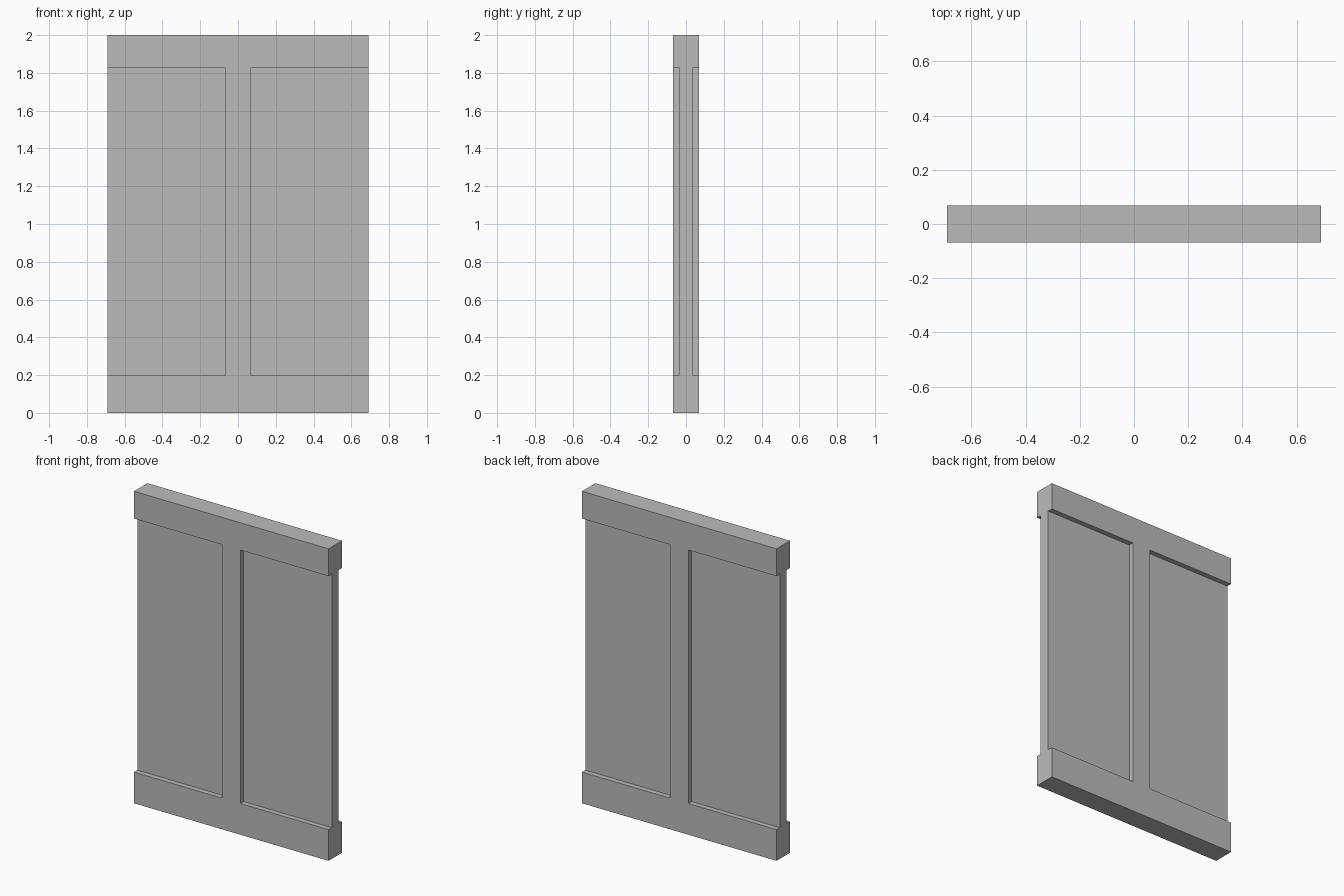
import bpy

cube = bpy.data.objects.get("Cube")
if cube:
    bpy.data.objects.remove(cube, do_unlink=True)

WIDTH, DEPTH, HEIGHT = 1.38, 0.136, 2.0
STILE_HALF = 0.065             # half width of the central stile
PANEL_HALF = 0.035             # half thickness of the recessed panels
RAIL_LOW, RAIL_HIGH = 0.2, 1.825
MARGIN = 0.1                   # how far cutters reach outside the slab

grey = bpy.data.materials.new("plain grey")
grey.use_nodes = True
colour = (0.5, 0.5, 0.5, 1)
grey.diffuse_color = colour
grey.node_tree.nodes["Principled BSDF"].inputs["Base Color"].default_value = colour


def box(name, low, high):
    """Axis-aligned box between two corners."""
    bpy.ops.mesh.primitive_cube_add(size=1)
    ob = bpy.context.object
    ob.name = name
    ob.location = [(a + b) / 2 for a, b in zip(low, high)]
    ob.scale = [b - a for a, b in zip(low, high)]
    bpy.ops.object.transform_apply(location=True, rotation=False, scale=True)
    ob.data.materials.append(grey)
    return ob


# Full slab, from which the rails and the central stile are left standing
door = box("door_panel", (-WIDTH / 2, -DEPTH / 2, 0), (WIDTH / 2, DEPTH / 2, HEIGHT))

# Recesses open at the outer edge: left and right, front and back
for side, sx in (("right", -1), ("left", 1)):
    for face, sy in (("front", -1), ("back", 1)):
        xs = sorted((sx * STILE_HALF, sx * (WIDTH / 2 + MARGIN)))
        ys = sorted((sy * PANEL_HALF, sy * (DEPTH / 2 + MARGIN)))
        cutter = box(f"{face}_{side}_recess_cutter",
                     (xs[0], ys[0], RAIL_LOW), (xs[1], ys[1], RAIL_HIGH))
        cutter.hide_render = True
        mod = door.modifiers.new(f"{face}_{side}_recess", "BOOLEAN")
        mod.operation = "DIFFERENCE"
        mod.solver = "EXACT"
        mod.object = cutter
        bpy.context.view_layer.objects.active = door
        bpy.ops.object.modifier_apply(modifier=mod.name)
        bpy.data.objects.remove(cutter, do_unlink=True)
